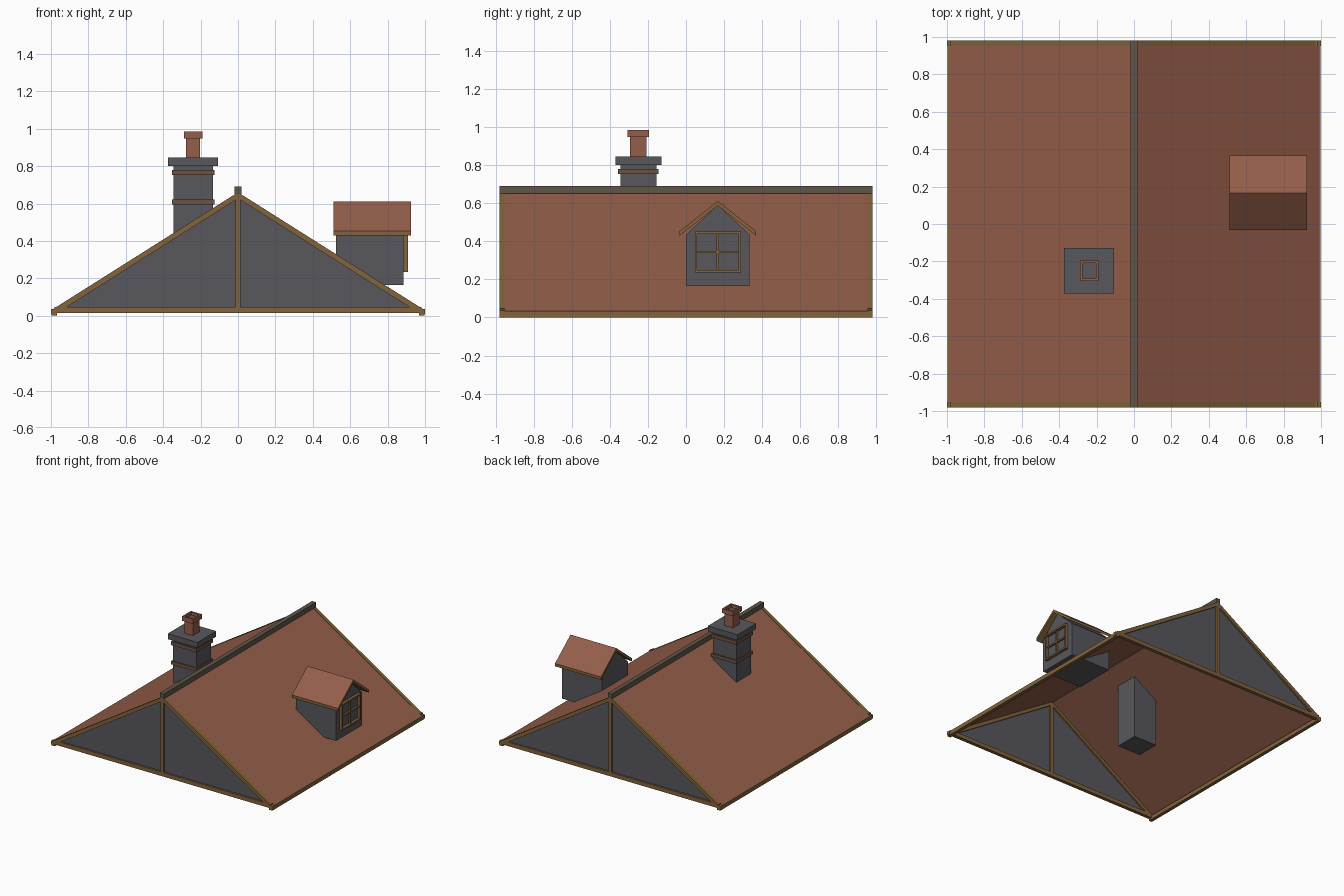
import bpy, bmesh
from mathutils import Vector

if "Cube" in bpy.data.objects:
    bpy.data.objects.remove(bpy.data.objects["Cube"])


def material(name, rgb):
    m = bpy.data.materials.new(name)
    m.diffuse_color = (*rgb, 1)
    m.use_nodes = True
    m.node_tree.nodes["Principled BSDF"].inputs["Base Color"].default_value = m.diffuse_color
    return m


TILE = material("red_tile", (0.30, 0.112, 0.068))
STONE = material("grey_stone", (0.098, 0.095, 0.107))
WOOD = material("brown_wood", (0.22, 0.125, 0.045))
RIDGE = material("ridge_brown", (0.117, 0.092, 0.066))
BAND = material("band_brown", (0.156, 0.084, 0.053))


def finish(name, bm, *mats):
    bmesh.ops.recalc_face_normals(bm, faces=bm.faces)
    me = bpy.data.meshes.new(name)
    bm.to_mesh(me)
    bm.free()
    for m in mats:
        me.materials.append(m)
    ob = bpy.data.objects.new(name, me)
    bpy.context.collection.objects.link(ob)
    return ob


def prism(name, pts, offset, *mats, top_only=False):
    """Extrude a polygon by an offset; optionally paint only its upper face."""
    bm = bmesh.new()
    f = bm.faces.new([bm.verts.new(p) for p in pts])
    r = bmesh.ops.extrude_face_region(bm, geom=[f], use_keep_orig=True)
    moved = [v for v in r["geom"] if isinstance(v, bmesh.types.BMVert)]
    bmesh.ops.translate(bm, verts=moved, vec=Vector(offset))
    if top_only:
        bmesh.ops.recalc_face_normals(bm, faces=bm.faces)
        for face in bm.faces:
            face.material_index = 0 if face.normal.z > 0.3 else 1
    return finish(name, bm, *mats)


def box(name, x, y, z, mat):
    pts = [(x[0], y[0], z[0]), (x[1], y[0], z[0]), (x[1], y[1], z[0]), (x[0], y[1], z[0])]
    return prism(name, pts, (0, 0, z[1] - z[0]), mat)


def sheet(name, pts, mat):
    bm = bmesh.new()
    bm.faces.new([bm.verts.new(p) for p in pts])
    return finish(name, bm, mat)


# Main roof slopes and eave beams
for s, side in ((-1, "left"), (1, "right")):
    sheet(side + "_roof_slope", [(s * 0.988, -0.978, 0.034), (s * 0.988, 0.978, 0.034),
                                 (0, 0.978, 0.655), (0, -0.978, 0.655)], TILE)
    box(side + "_eave_beam", sorted((s * 0.968, s * 0.996)), (-0.98, 0.98), (0.0, 0.033), WOOD)

# Ridge cap
box("ridge_cap", (-0.018, 0.018), (-0.98, 0.98), (0.65, 0.69), RIDGE)

# Gable walls with timber framing at each end
for s, end in ((-1, "front"), (1, "back")):
    y = s * 0.966
    sheet(end + "_gable_wall", [(-0.97, y, 0.03), (0.97, y, 0.03), (0, y, 0.645)], STONE)
    ys = sorted((s * 0.952, s * 0.98))
    box(end + "_tie_beam", (-0.982, 0.982), ys, (0.015, 0.048), WOOD)
    box(end + "_king_post", (-0.014, 0.014), ys, (0.04, 0.65), WOOD)
    for t, side in ((-1, "left"), (1, "right")):
        prism(f"{end}_{side}_rafter",
              [(t * 0.998, ys[0], 0.03), (0, ys[0], 0.66), (0, ys[0], 0.627), (t * 0.97, ys[0], 0.012)],
              (0, ys[1] - ys[0], 0), WOOD)
        box(f"{end}_{side}_corner_block", sorted((t * 0.97, t)), ys, (0.008, 0.037), WOOD)

# Chimney stack, bands and cap
CX, CY = -0.24, -0.25


def around(name, hx, hy, z, mat):
    return box(name, (CX - hx, CX + hx), (CY - hy, CY + hy), z, mat)


around("chimney_stack", 0.105, 0.095, (0.055, 0.80), STONE)
around("chimney_lower_band", 0.114, 0.106, (0.595, 0.622), BAND)
around("chimney_upper_band", 0.114, 0.106, (0.752, 0.78), BAND)
around("chimney_cap", 0.134, 0.121, (0.80, 0.845), STONE)
around("chimney_pot", 0.038, 0.043, (0.845, 0.95), TILE)

# Pot rim with a sunken grey opening
rim = around("chimney_pot_rim", 0.05, 0.056, (0.948, 0.985), TILE)
rim.data.materials.append(STONE)
bm = bmesh.new()
bm.from_mesh(rim.data)
top = max(bm.faces, key=lambda f: f.calc_center_median().z)
bmesh.ops.inset_region(bm, faces=[top], thickness=0.019, depth=0)
inner = bmesh.ops.extrude_discrete_faces(bm, faces=[top])["faces"][0]
bmesh.ops.translate(bm, verts=inner.verts, vec=(0, 0, -0.025))
inner.material_index = 1
bm.to_mesh(rim.data)
bm.free()

# Dormer body
DY = 0.167
prism("dormer_body", [(0.525, 0.0, 0.165), (0.525, 0.334, 0.165), (0.525, 0.334, 0.435),
                      (0.525, DY, 0.59), (0.525, 0.0, 0.435)], (0.36, 0, 0), STONE)

# Dormer roof slabs, tiled above with timber edges
for s, side in ((-1, "front"), (1, "back")):
    e = DY + s * 0.2
    prism(f"dormer_{side}_roof", [(0.51, DY, 0.612), (0.51, e, 0.453), (0.51, e, 0.43), (0.51, DY, 0.587)],
          (0.415, 0, 0), TILE, WOOD, top_only=True)

# Dormer window frame and glazing bars
WX = (0.88, 0.908)
for y in (0.046, 0.275):
    box("window_jamb", WX, (y, y + 0.013), (0.235, 0.45), WOOD)
for z in (0.235, 0.437):
    box("window_rail", WX, (0.046, 0.288), (z, z + 0.013), WOOD)
box("window_upright_bar", (0.88, 0.9), (0.161, 0.173), (0.235, 0.45), WOOD)
box("window_cross_bar", (0.88, 0.9), (0.046, 0.288), (0.338, 0.35), WOOD)
